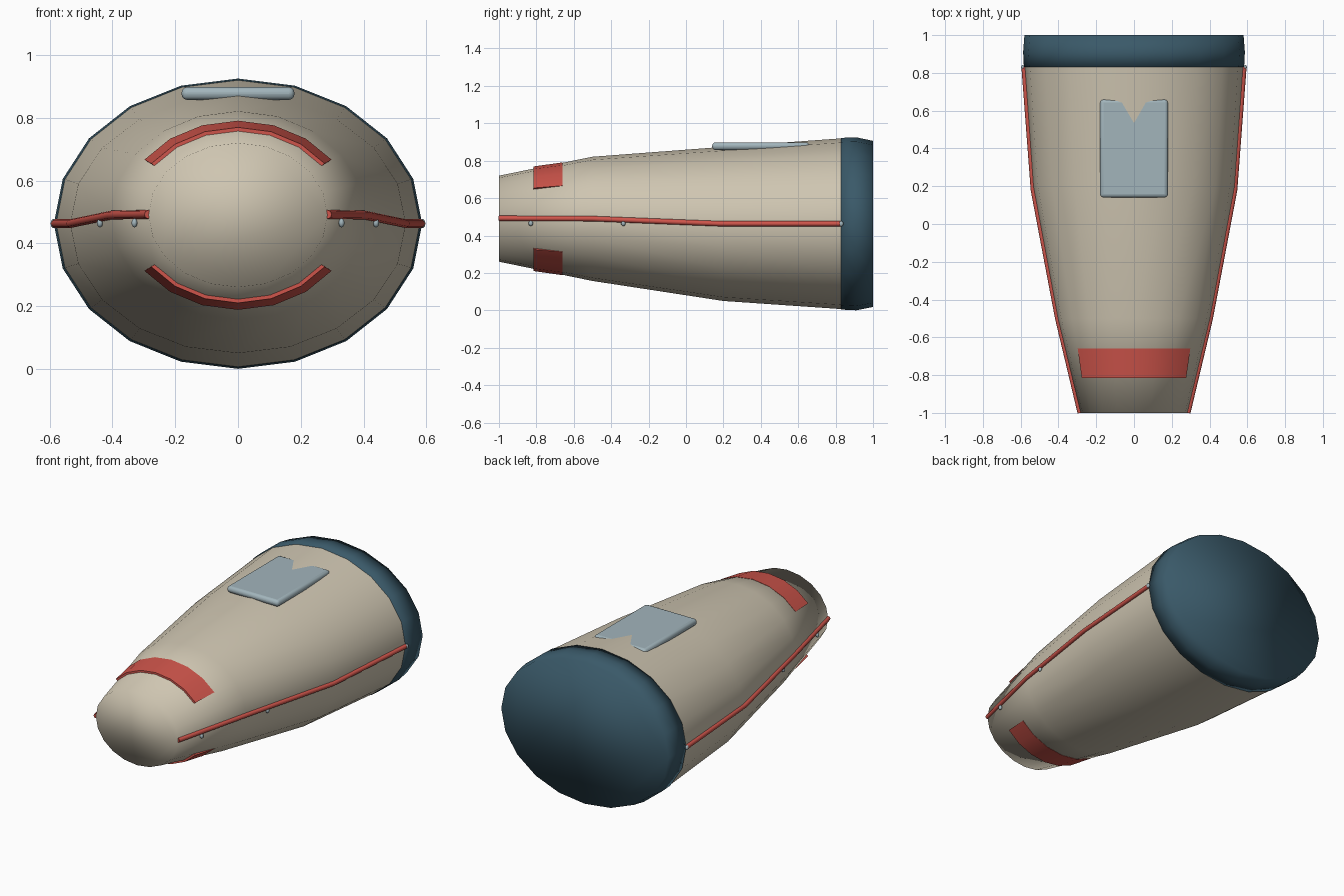
import bpy, bmesh, math

if "Cube" in bpy.data.objects:
    bpy.data.objects.remove(bpy.data.objects["Cube"])

def mat(name, c):
    m = bpy.data.materials.new(name)
    m.diffuse_color = (*c, 1)
    m.use_nodes = True
    m.node_tree.nodes["Principled BSDF"].inputs["Base Color"].default_value = m.diffuse_color
    return m

CREAM = mat("cream", (0.62, 0.56, 0.44))
BLUE = mat("dark_blue", (0.042, 0.1, 0.14))
RED = mat("red", (0.62, 0.09, 0.07))
GREY = mat("blue_grey", (0.36, 0.46, 0.5))
SIDES = 20

def finish(name, bm, material, angle=None):
    bmesh.ops.recalc_face_normals(bm, faces=bm.faces[:])
    me = bpy.data.meshes.new(name)
    bm.to_mesh(me)
    bm.free()
    me.materials.append(material)
    ob = bpy.data.objects.new(name, me)
    bpy.context.collection.objects.link(ob)
    for p in me.polygons:
        p.use_smooth = True
    if angle:
        me.set_sharp_from_angle(angle=math.radians(angle))
    return ob

def loft(name, rings, material, cap_first, cap_last):
    """Rings are (y, x radius, bottom z, top z)."""
    bm = bmesh.new()
    loops = []
    for y, rx, z0, z1 in rings:
        loops.append([bm.verts.new((rx * math.sin(2 * math.pi * i / SIDES), y,
                      (z0 + z1) / 2 + (z1 - z0) / 2 * math.cos(2 * math.pi * i / SIDES)))
                      for i in range(SIDES)])
    for a, b in zip(loops, loops[1:]):
        for i in range(SIDES):
            j = (i + 1) % SIDES
            bm.faces.new((a[i], a[j], b[j], b[i]))
    if cap_first:
        bm.faces.new(loops[0])
    if cap_last:
        bm.faces.new(loops[-1])
    return finish(name, bm, material)

# Tapered hull and rounded rear cap
BODY = [(-1, 0.285, 0.26, 0.72), (-0.5, 0.405, 0.157, 0.821),
        (0.2, 0.535, 0.05, 0.874), (0.84, 0.58, 0.006, 0.92)]
loft("hull", BODY, CREAM, True, False)
loft("rear_cap", [(0.83, 0.583, 0.004, 0.922), (0.91, 0.587, 0.0, 0.925),
                  (1.0, 0.58, 0.018, 0.906)], BLUE, True, True)

def section(y):
    """Hull section (x radius, centre z, z radius) at y."""
    for a, b in zip(BODY, BODY[1:]):
        if y <= b[0]:
            t = (y - a[0]) / (b[0] - a[0])
            rx, z0, z1 = (a[k] + (b[k] - a[k]) * t for k in (1, 2, 3))
            return rx, (z0 + z1) / 2, (z1 - z0) / 2

# Red nose bands above and below, sinking into the hull at the back
for name, sign in (("upper_band", 1), ("lower_band", -1)):
    bm = bmesh.new()
    cols = []
    for i in range(-3, 4):
        a = 2 * math.pi * i / SIDES
        col = []
        for y, off in ((-0.815, -0.02), (-0.815, 0.012), (-0.66, 0.002), (-0.66, -0.02)):
            rx, cz, rz = section(y)
            col.append(bm.verts.new(((rx + off) * math.sin(a), y,
                                     cz + sign * (rz + off) * math.cos(a))))
        cols.append(col)
    for a, b in zip(cols, cols[1:]):
        for k in range(4):
            bm.faces.new((a[k], a[(k + 1) % 4], b[(k + 1) % 4], b[k]))
    bm.faces.new(cols[0])
    bm.faces.new(cols[-1])
    finish(name, bm, RED, 40)

# Side rails with small pegs under them
for side, s in (("right", 1), ("left", -1)):
    cu = bpy.data.curves.new(side + "_rail", 'CURVE')
    cu.dimensions = '3D'
    cu.bevel_depth = 0.014
    cu.bevel_resolution = 2
    cu.use_fill_caps = True
    sp = cu.splines.new('POLY')
    path = [(0.285, -1, 0.492), (0.404, -0.5, 0.49), (0.533, 0.18, 0.463), (0.582, 0.83, 0.463)]
    sp.points.add(len(path) - 1)
    for p, (x, y, z) in zip(sp.points, path):
        p.co = (s * x, y, z, 1)
    cu.materials.append(RED)
    bpy.context.collection.objects.link(bpy.data.objects.new(side + "_rail", cu))
    for n, (x, y, z) in enumerate(((0.33, -0.83, 0.465), (0.44, -0.335, 0.465), (0.588, 0.83, 0.463))):
        bm = bmesh.new()
        bmesh.ops.create_uvsphere(bm, u_segments=10, v_segments=8, radius=0.012)
        for v in bm.verts:
            v.co.x = v.co.x * 0.8 + s * x
            v.co.y += y
            v.co.z = v.co.z * 1.2 + z
        finish(f"{side}_peg_{n + 1}", bm, GREY)

# Flat top plate, partly sunk into the hull
bm = bmesh.new()
bmesh.ops.create_cube(bm, size=1)
for v in bm.verts:
    v.co = (v.co.x * 0.36, 0.4 + v.co.y * 0.52, 0.8775 + v.co.z * 0.041)
plate = finish("top_plate", bm, GREY, 40)
bv = plate.modifiers.new("bevel", 'BEVEL')
bv.width = 0.018
bv.segments = 3
